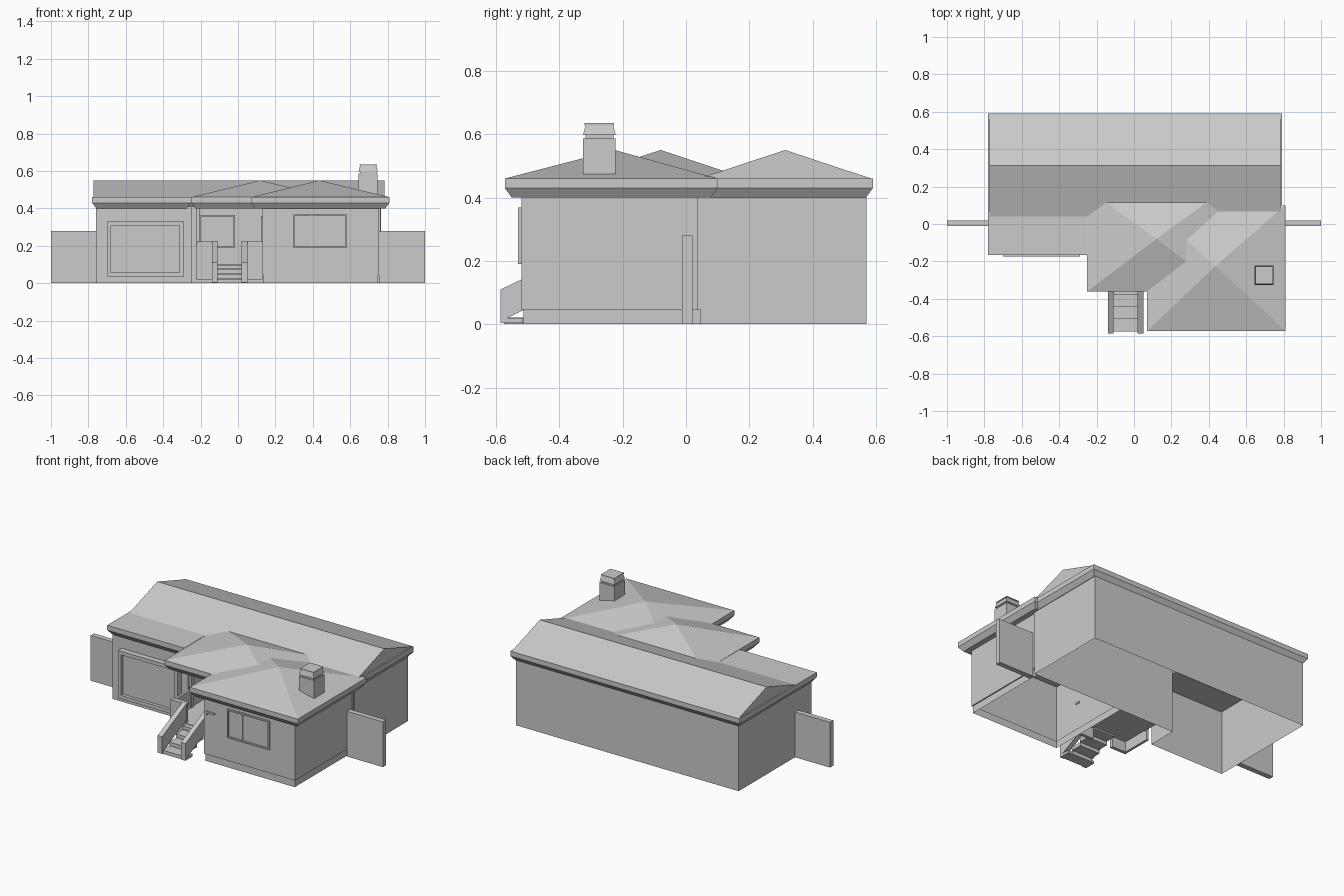
import bpy, bmesh

if "Cube" in bpy.data.objects:
    bpy.data.objects.remove(bpy.data.objects["Cube"])

grey = bpy.data.materials.new("plain grey")
grey.use_nodes = True
COLOUR = (0.6, 0.6, 0.6, 1)
grey.diffuse_color = COLOUR
grey.node_tree.nodes["Principled BSDF"].inputs["Base Color"].default_value = COLOUR


def finish(name, bm):
    mesh = bpy.data.meshes.new(name)
    bm.to_mesh(mesh)
    bm.free()
    mesh.materials.append(grey)
    obj = bpy.data.objects.new(name, mesh)
    bpy.context.collection.objects.link(obj)
    return obj


def loft(name, rings):
    """Skin a stack of rectangles (x0, x1, y0, y1, z) and close both ends."""
    bm = bmesh.new()
    loops = [[bm.verts.new(p) for p in ((a, c, z), (b, c, z), (b, d, z), (a, d, z))]
             for a, b, c, d, z in rings]
    for low, high in zip(loops, loops[1:]):
        for i in range(4):
            j = (i + 1) % 4
            bm.faces.new((low[i], low[j], high[j], high[i]))
    bm.faces.new(loops[0][::-1])
    bm.faces.new(loops[-1])
    bmesh.ops.remove_doubles(bm, verts=bm.verts, dist=0.0001)
    bmesh.ops.recalc_face_normals(bm, faces=bm.faces)
    return finish(name, bm)


def box(name, x0, x1, y0, y1, z0, z1):
    return loft(name, [(x0, x1, y0, y1, z0), (x0, x1, y0, y1, z1)])


def prism(name, profile, x0, x1):
    """Extrude a (y, z) profile along x."""
    bm = bmesh.new()
    ends = [[bm.verts.new((x, y, z)) for y, z in profile] for x in (x0, x1)]
    bm.faces.new(ends[0])
    bm.faces.new(ends[1][::-1])
    for i in range(len(profile)):
        j = (i + 1) % len(profile)
        bm.faces.new((ends[0][i], ends[0][j], ends[1][j], ends[1][i]))
    bmesh.ops.recalc_face_normals(bm, faces=bm.faces)
    return finish(name, bm)


def shell(name, levels, closed):
    """Wall sheets without floor or ceiling; levels are (plan path, z) pairs."""
    bm = bmesh.new()
    rows = [[bm.verts.new((x, y, z)) for x, y in path] for path, z in levels]
    count = len(rows[0])
    for low, high in zip(rows, rows[1:]):
        for i in range(count if closed else count - 1):
            j = (i + 1) % count
            bm.faces.new((low[i], low[j], high[j], high[i]))
    return finish(name, bm)


def frame(name, x0, x1, y0, y1, z0, z1, w):
    """Rectangular frame facing the front."""
    box(name + "_left", x0, x0 + w, y0, y1, z0, z1)
    box(name + "_right", x1 - w, x1, y0, y1, z0, z1)
    box(name + "_bottom", x0 + w, x1 - w, y0, y1, z0, z0 + w)
    box(name + "_top", x0 + w, x1 - w, y0, y1, z1 - w, z1)


SOFFIT, FASCIA, EAVE, RIDGE = 0.40, 0.43, 0.46, 0.55


def eaves(x0, x1, y0, y1, inset=0.022):
    return [(x0 + inset, x1 - inset, y0 + inset, y1 - inset, SOFFIT),
            (x0, x1, y0, y1, FASCIA), (x0, x1, y0, y1, EAVE)]


def hip_roof(name, x0, x1, y0, y1, px, py):
    loft(name, eaves(x0, x1, y0, y1) + [(px, px, py, py, RIDGE)])


# Main house and garage share one open-bottomed wall shell
plan = [(-0.76, -0.14), (-0.245, -0.14), (-0.245, 0.045),
        (0.765, 0.045), (0.765, 0.57), (-0.76, 0.57)]
shell("house_walls", [(plan, 0), (plan, 0.41)], True)


# Front wing with a slightly recessed plinth
def wing_plan(inset):
    x0, x1, y0 = 0.13 + inset, 0.755 - inset, -0.52 + inset
    return [(x0, 0.045), (x0, y0), (x1, y0), (x1, 0.045)]


shell("wing_walls", [(wing_plan(0.007), 0), (wing_plan(0.007), 0.045),
                     (wing_plan(0), 0.045), (wing_plan(0), 0.41)], False)
box("wing_corner_trim", 0.755, 0.762, 0.035, 0.045, 0.045, 0.40)

# Roofs
loft("main_eaves", eaves(-0.78, 0.79, 0.03, 0.59))
prism("main_gable_roof", [(0.04, EAVE), (0.585, EAVE), (0.313, RIDGE)], -0.772, 0.782)
loft("garage_roof", eaves(-0.78, -0.252, -0.165, 0.06))
hip_roof("wing_roof", 0.07, 0.81, -0.572, 0.10, 0.435, -0.225)
hip_roof("entry_roof", -0.25, 0.49, -0.36, 0.19, 0.12, -0.08)

# Chimney with collar and tapered cap
box("chimney_shaft", 0.645, 0.747, -0.325, -0.222, 0.44, 0.587)
box("chimney_neck", 0.652, 0.74, -0.318, -0.229, 0.587, 0.598)
loft("chimney_cap", [(0.645, 0.747, -0.325, -0.222, 0.598),
                     (0.653, 0.739, -0.317, -0.23, 0.628),
                     (0.65, 0.742, -0.32, -0.227, 0.628),
                     (0.65, 0.742, -0.32, -0.227, 0.635)])

# Side fences
for name, x0, x1 in (("right_fence", -1, -0.76), ("left_fence", 0.755, 1)):
    box(name, x0, x1, -0.012, 0.02, 0, 0.28)

# Garage door
frame("garage_frame", -0.70, -0.29, -0.175, -0.14, 0.035, 0.33, 0.022)
box("garage_door", -0.678, -0.312, -0.155, -0.14, 0.057, 0.308)

# Windows
frame("wing_window_frame", 0.295, 0.582, -0.53, -0.52, 0.19, 0.368, 0.008)
box("wing_window_mullion", 0.392, 0.398, -0.526, -0.52, 0.198, 0.36)
frame("entry_window_frame", -0.205, -0.015, 0.035, 0.045, 0.19, 0.365, 0.008)

# Entry door on the wing side, with knob, and the wall lamp
box("entry_door", 0.124, 0.13, -0.33, -0.20, 0.10, 0.36)
box("door_knob", 0.116, 0.124, -0.32, -0.312, 0.205, 0.213)
box("lamp_arm", 0.15, 0.205, -0.527, -0.52, 0.305, 0.315)
box("lamp_drop", 0.15, 0.16, -0.527, -0.52, 0.293, 0.305)

# Porch floor, parapets and downspout
box("porch_floor", -0.215, 0.13, -0.345, 0.045, 0.085, 0.10)
for name, x0, x1 in (("right_parapet", -0.215, -0.115), ("left_parapet", 0.025, 0.13)):
    box(name, x0, x1, -0.345, -0.325, 0.02, 0.21)
    box(name + "_cap", x0 - 0.005, x1 + 0.005, -0.35, -0.32, 0.21, 0.222)
box("porch_side_wall", -0.225, -0.21, -0.345, -0.14, 0.02, 0.21)
box("downspout", -0.225, -0.205, -0.16, -0.14, 0.08, 0.41)

# Front steps between sloping side walls
for i in range(4):
    front = -0.575 + 0.066 * i
    top = 0.022 + 0.025 * i
    box(f"step_{i + 1}", -0.115, 0.025, front, front + 0.07, top - 0.022, top)
side = [(-0.585, 0.01), (-0.345, 0.125), (-0.345, 0.225), (-0.585, 0.11)]
for name, x in (("right_stair_wall", -0.14), ("left_stair_wall", 0.02)):
    prism(name, side, x, x + 0.03)
    box(name + "_foot", x, x + 0.03, -0.585, -0.515, 0.004, 0.02)
